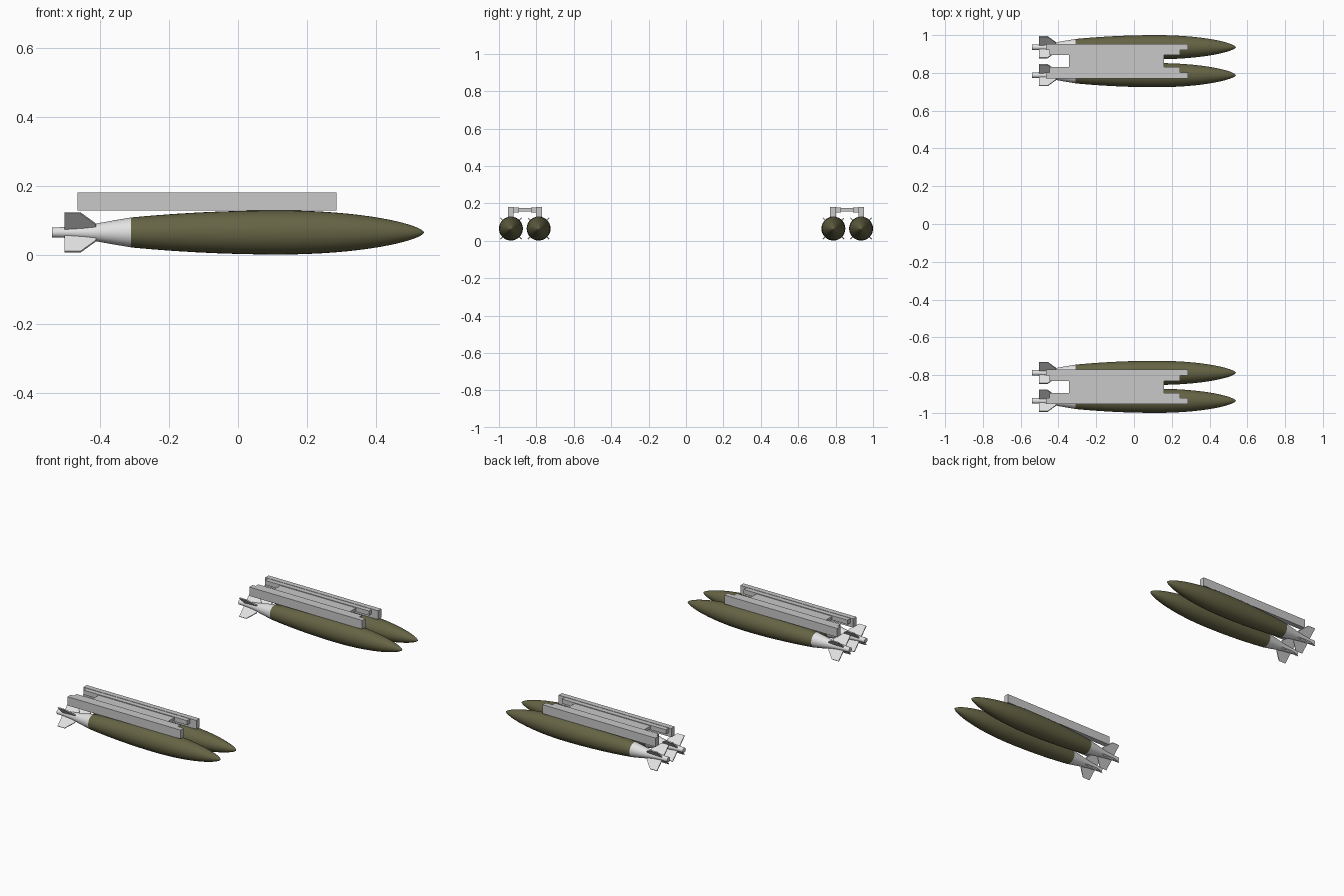
import bpy, bmesh, math
from mathutils import Matrix

if "Cube" in bpy.data.objects:
    bpy.data.objects.remove(bpy.data.objects["Cube"])


def material(name, rgb):
    m = bpy.data.materials.new(name)
    m.diffuse_color = (*rgb, 1)
    m.use_nodes = True
    m.node_tree.nodes["Principled BSDF"].inputs["Base Color"].default_value = m.diffuse_color
    return m


OLIVE = material("olive drab", (0.13, 0.125, 0.058))
TAIL = material("pale grey", (0.76, 0.76, 0.76))
RACK = material("rack grey", (0.58, 0.58, 0.58))

PAIR_Y, HALF_GAP = 0.862, 0.074   # pair centre, bomb offset from it
R, ZC = 0.064, 0.065              # bomb radius and axis height


def finish(name, bm, mat, smooth=False):
    bmesh.ops.recalc_face_normals(bm, faces=bm.faces)
    me = bpy.data.meshes.new(name)
    bm.to_mesh(me)
    bm.free()
    me.materials.append(mat)
    ob = bpy.data.objects.new(name, me)
    bpy.context.collection.objects.link(ob)
    if smooth:
        bpy.ops.object.select_all(action='DESELECT')
        ob.select_set(True)
        bpy.context.view_layer.objects.active = ob
        bpy.ops.object.shade_smooth_by_angle(angle=math.radians(35))
    return ob


def lathe(name, profile, y, mat, sides=32):
    """Turn (x, radius) points around the bomb axis, capping the open ends."""
    bm = bmesh.new()
    rings = []
    for x, r in profile:
        if r < 1e-5:
            rings.append([bm.verts.new((x, y, ZC))])
            continue
        rings.append([bm.verts.new((x, y + r * math.cos(a), ZC + r * math.sin(a)))
                      for a in (2 * math.pi * i / sides for i in range(sides))])
    for a, b in zip(rings, rings[1:]):
        for i in range(sides):
            j = (i + 1) % sides
            if len(b) == 1:
                bm.faces.new((a[i], a[j], b[0]))
            else:
                bm.faces.new((a[i], a[j], b[j], b[i]))
    for ring in (rings[0], rings[-1]):
        if len(ring) > 1:
            bm.faces.new(ring)
    return finish(name, bm, mat, True)


def fins(name, y):
    """Four thin swept fins set in an X."""
    outline = [(-0.503, 0.010), (-0.503, 0.080), (-0.457, 0.080),
               (-0.412, 0.034), (-0.412, 0.010)]
    bm = bmesh.new()
    for k in range(4):
        rot = Matrix.Translation((0, y, ZC)) @ Matrix.Rotation(math.radians(45 + 90 * k), 4, 'X')
        sides = [[bm.verts.new(rot @ Matrix.Translation((x, t, r)).to_translation())
                  for x, r in outline] for t in (-0.003, 0.003)]
        bm.faces.new(sides[0])
        bm.faces.new(sides[1][::-1])
        n = len(outline)
        for i in range(n):
            j = (i + 1) % n
            bm.faces.new((sides[0][i], sides[0][j], sides[1][j], sides[1][i]))
    return finish(name, bm, TAIL)


def box(name, x, y, z):
    bm = bmesh.new()
    bmesh.ops.create_cube(bm, size=1)
    for v in bm.verts:
        v.co = [(lo + hi) / 2 + c * (hi - lo) for c, (lo, hi) in zip(v.co, (x, y, z))]
    return finish(name, bm, RACK)


# bomb body outline: gentle taper to the rear, rounded ogive nose
body = [(0.12 - 0.43 * u, R * (1 - 0.32 * u * u)) for u in (1, .85, .7, .55, .4, .25, .1)]
for i in range(17):
    a = i / 16 * math.pi / 2
    body.append((0.12 + 0.42 * math.sin(a), R * max(math.cos(a), 0) ** 1.28))
tail = [(-0.54, 0.0145), (-0.50, 0.0155), (-0.45, 0.020), (-0.41, 0.026),
        (-0.36, 0.035), (-0.31, 0.0433)]

for side, sname in ((1, "back"), (-1, "front")):
    for k, kname in ((1, "outer"), (-1, "inner")):
        tag = f"{sname}_{kname}"
        y = side * (PAIR_Y + k * HALF_GAP)
        # bomb
        lathe(f"bomb_body_{tag}", body, y, OLIVE)
        lathe(f"bomb_tail_{tag}", tail, y, TAIL)
        fins(f"tail_fins_{tag}", y)

        # rack rail above the bomb, with its inward block
        def span(a, b):
            return sorted((side * (PAIR_Y + k * a), side * (PAIR_Y + k * b)))
        box(f"rack_rail_{tag}", (-0.465, 0.285), span(0.060, 0.091), (0.128, 0.181))
        box(f"rack_block_{tag}", (-0.447, 0.243), span(0.032, 0.061), (0.152, 0.179))
    # crossbar joining the two rails
    box(f"rack_crossbar_{sname}", (-0.345, 0.158),
        sorted((side * (PAIR_Y - 0.033), side * (PAIR_Y + 0.033))), (0.157, 0.175))
